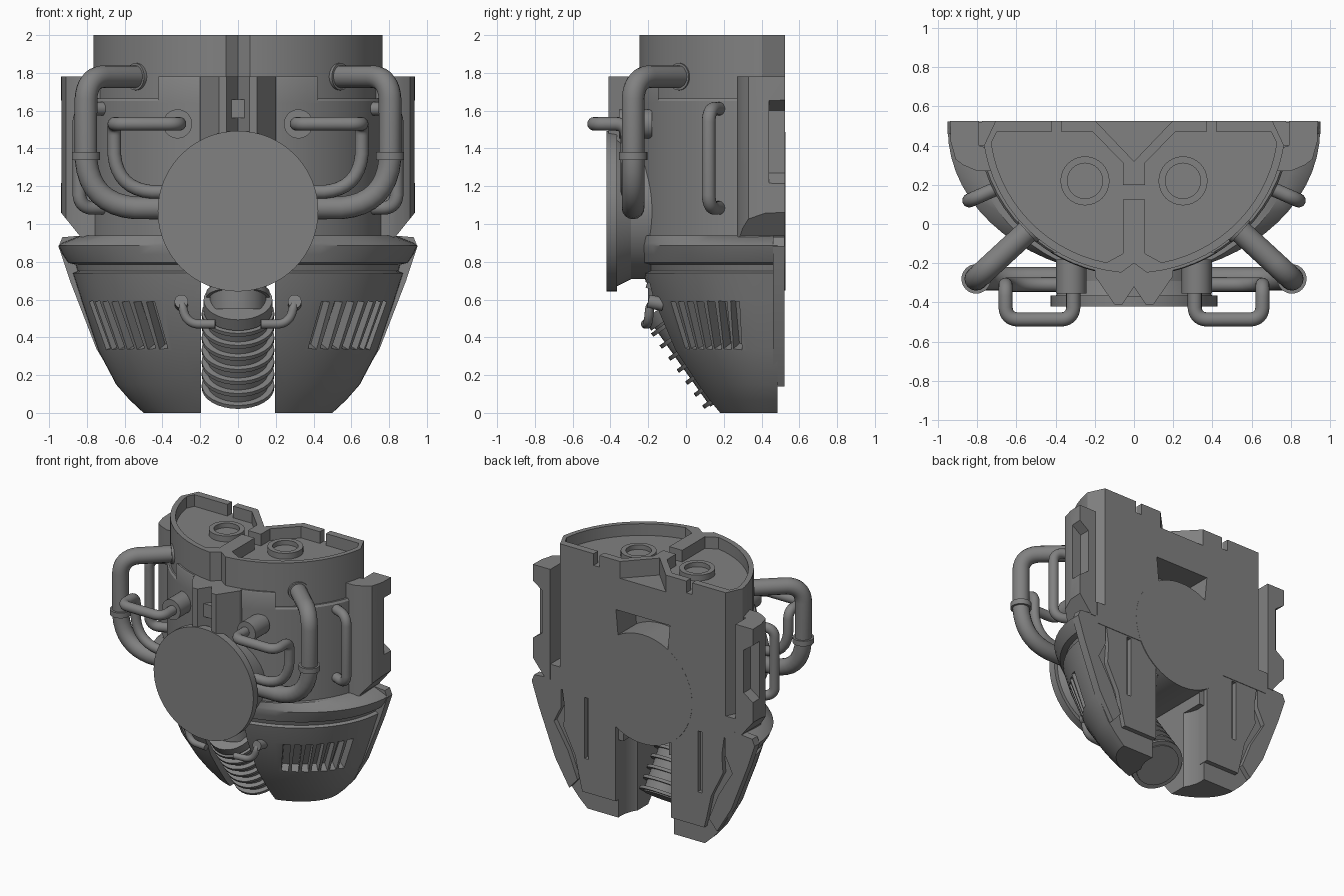
import bpy, bmesh, math
from mathutils import Vector, Matrix

if "Cube" in bpy.data.objects:
    bpy.data.objects.remove(bpy.data.objects["Cube"])


def mesh_obj(name, bm):
    bmesh.ops.recalc_face_normals(bm, faces=bm.faces)
    me = bpy.data.meshes.new(name)
    bm.to_mesh(me)
    bm.free()
    ob = bpy.data.objects.new(name, me)
    bpy.context.collection.objects.link(ob)
    return ob


def skin(name, rings):
    bm = bmesh.new()
    vs = [[bm.verts.new(p) for p in r] for r in rings]
    for r0, r1 in zip(vs, vs[1:]):
        for i in range(len(r0)):
            j = (i + 1) % len(r0)
            bm.faces.new((r0[i], r0[j], r1[j], r1[i]))
    bm.faces.new(vs[0])
    bm.faces.new(vs[-1])
    return mesh_obj(name, bm)


def loft(name, levels, yc, t0=-90, t1=90, n=32):
    """Stack of half ellipses (z, x radius, y radius) with a flat back at yc."""
    ts = [math.radians(t0 + (t1 - t0) * i / n) for i in range(n + 1)]
    return skin(name, [[(a * math.sin(t), yc - b * math.cos(t), z) for t in ts] for z, a, b in levels])


def prism(name, pts, lo, hi, axis='z', s=1):
    f = (lambda u, v, w: (s * u, v, w)) if axis == 'z' else (lambda u, v, w: (s * u, w, v))
    return skin(name, [[f(u, v, w) for u, v in pts] for w in (lo, hi)])


def box(name, size, mat):
    bm = bmesh.new()
    bmesh.ops.create_cube(bm, size=1, matrix=mat @ Matrix.Diagonal((*size, 1)))
    return mesh_obj(name, bm)


def block(name, x0, x1, y0, y1, z0, z1, s=1):
    return prism(name, [(x0, y0), (x1, y0), (x1, y1), (x0, y1)], z0, z1, 'z', s)


def cyl(name, p0, p1, r, n=32, r2=None):
    p0, p1 = Vector(p0), Vector(p1)
    d = p1 - p0
    m = Matrix.Translation((p0 + p1) / 2) @ d.to_track_quat('Z', 'Y').to_matrix().to_4x4()
    bm = bmesh.new()
    bmesh.ops.create_cone(bm, cap_ends=True, segments=n, radius1=r, radius2=r if r2 is None else r2,
                          depth=d.length, matrix=m)
    return mesh_obj(name, bm)


def pipe(name, pts, r, fillets, s=1):
    """Round tube along a path with rounded corners."""
    pts = [Vector((s * x, y, z)) for x, y, z in pts]
    path = [pts[0]]
    for a, b, c, f in zip(pts, pts[1:], pts[2:], fillets):
        p, q = b + (a - b).normalized() * f, b + (c - b).normalized() * f
        b = b * .85 + (p + q) * .075
        path += [p * (1 - t) ** 2 + b * (2 * t * (1 - t)) + q * t ** 2 for t in (i / 8 for i in range(9))]
    path.append(pts[-1])
    cu = bpy.data.curves.new(name, 'CURVE')
    cu.dimensions = '3D'
    cu.bevel_depth, cu.bevel_resolution, cu.use_fill_caps = r, 6, True
    sp = cu.splines.new('POLY')
    sp.points.add(len(path) - 1)
    for pt, co in zip(sp.points, path):
        pt.co = (*co, 1)
    ob = bpy.data.objects.new(name, cu)
    bpy.context.collection.objects.link(ob)
    return ob


def cut(targets, cutters):
    for ob in targets:
        bpy.context.view_layer.objects.active = ob
        for c in cutters:
            m = ob.modifiers.new('cut', 'BOOLEAN')
            m.operation, m.solver, m.object = 'DIFFERENCE', 'EXACT', c
            bpy.ops.object.modifier_apply(modifier=m.name)
    for c in cutters:
        bpy.data.objects.remove(c)


# Upper core with two recessed pans, notched walls and folded front seam
core = loft('upper_core', [(0.88, .775, .775), (2.0, .775, .775)], .525)
cuts = [block('c', -.08, .08, .125, .20, 1.91, 2.1),
        prism('c', [(-.22, .55), (.22, .55), (0, .32)], 1.87, 2.1),
        prism('c', [(-.11, -.28), (.11, -.28), (0, -.20)], 1.78, 2.1)]
for s in (1, -1):
    arc = [(.735 * math.sin(t), .515 - .725 * math.cos(t))
           for t in (math.radians(82 - i * 71 / 14) for i in range(15))]
    cuts.append(prism('c', [(.055, .31), (.21, .47), (.70, .47)] + arc + [(.055, -.15)], 1.91, 2.1, 'z', s))
    cuts.append(block('c', .37, .42, .4, .6, 1.91, 2.1, s))
cut([core], cuts)
for s in (1, -1):
    ring = cyl('top_port_ring', (s * .25, .22, 1.88), (s * .25, .22, 1.955), .125)
    cut([ring], [cyl('c', (s * .25, .22, 1.92), (s * .25, .22, 2.1), .09)])

# Outer shell around the core, with a raised front lip
shell = loft('outer_shell', [(.9, .80, .785), (1.65, .80, .785), (1.665, .79, .775)], .52)
loft('shell_front_lip', [(1.64, .80, .785), (1.77, .80, .785), (1.78, .795, .78)], .519, -32, 32, 14)
cut([core, shell], [prism('c', [(-.2, 1.3), (.2, 1.3), (.23, 1.62), (-.23, 1.62)], .3, .6, 'y')]
    + [prism('c', [(.69, .56), (.765, .40), (.83, .40), (.83, .56)], 1.05, 2.1, 'z', s) for s in (1, -1)])

# Lower bowl with rim, groove, hose slot, rear channel and vents
levels = [(0, .50, .345), (.07, .575, .40), (.15, .645, .455), (.33, .74, .575),
          (.6, .83, .69), (.74, .875, .725), (.75, .85, .70), (.785, .86, .71),
          (.795, .90, .745), (.84, .93, .755), (.885, .95, .765), (.9, .93, .765), (.94, .83, .775)]
bowl = loft('lower_bowl', [(z, a, b - .015) for z, a, b in levels], .485)
cuts = [block('c', -.195, .195, -.6, .7, -.1, .69),
        cyl('c', (0, .45, -.1), (0, .45, .6), .24)]
for s in (1, -1):
    for i in range(7):
        t = math.radians(33 + i * 5.9)
        a, b = .785, .63
        yaw = math.atan2(math.sin(t) / a, math.cos(t) / b)
        m = (Matrix.Translation((s * a * math.sin(t), .5 - b * math.cos(t), .465))
             @ Matrix.Rotation(s * yaw, 4, 'Z') @ Matrix.Rotation(.4, 4, 'X')
             @ Matrix.Rotation(s * .1, 4, 'Y'))
        cuts.append(box('c', (.05, .13, .27), m))
cut([bowl], cuts)

# Large round hub running front to back
cyl('hub_disc', (0, -.42, 1.068), (0, -.365, 1.068), .425, 64)
cyl('hub_neck', (0, -.37, 1.068), (0, -.29, 1.068), .40, 64, .36)
cyl('hub_drum', (0, -.30, 1.068), (0, .1, 1.068), .36, 64)
cyl('hub_rear', (0, .0, 1.068), (0, .526, 1.068), .42, 64)

# Folded centre block above the hub
half = [(.2, -.2), (.2, -.265), (.1, -.41), (.06, -.41)]
prism('centre_block', half + [(0, -.32)] + [(-x, y) for x, y in reversed(half)], 1.3, 1.78)
block('centre_clamp', -.07, .07, -.37, -.25, 1.56, 1.66)

# Ribbed hose running down and back through the slot, with a collar at its top
top, end = Vector((0, -.07, .59)), Vector((0, .26, .125))
ax = (end - top).normalized()
cyl('hose_core', top, end, .16)
for i in range(7):
    p = end - ax * (.02 + i * .078)
    cyl('hose_rib', p - ax * .011, p + ax * .011, .192)
cyl('hose_collar', top - ax * .01, top + ax * .06, .182)
cyl('hose_neck', (0, -.05, .55), (0, -.05, .72), .15)
cyl('hose_neck_ring', (0, -.055, .61), (0, -.045, .64), .168)

for s in (1, -1):
    # Side armour with chamfered ends and rear notch
    arm = prism('side_armour', [(.79, .525), (.938, .525), (.935, .42), (.91, .33), (.87, .30),
                                (.80, .27), (.73, .27), (.72, .38), (.79, .40)], .93, 1.78, 'z', s)
    cut([arm], [prism('c', [(.84, .9), (.84, .94), (.945, 1.07), (1.1, 1.07), (1.1, .9)], 0, .7, 'y', s),
                prism('c', [(.86, 1.27), (.86, 1.6), (1.0, 1.7), (1.0, 1.17)], .44, .6, 'y', s)])
    # Rear skirt following the bowl edge
    prism('rear_skirt', [(.70, .95), (.93, .93), (.95, .88), (.89, .70), (.75, .34), (.63, .14), (.56, .22),
                         (.64, .42), (.76, .62), (.70, .74)], .46, .522, 'y', s)
    # Rear wall flush with the upper back, split by a narrow slit
    wall = prism('rear_wall', [(.235, .95), (.70, .95), (.67, .74), (.68, .6), (.58, .40), (.54, .22),
                               (.52, .14), (.235, .14)], .44, .521, 'y', s)
    cut([wall], [block('c', .465, .50, .43, .7, .40, .87, s)])
    # Large feed pipe with collars
    pipe('feed_pipe', [(.48, .02, 1.78), (.805, -.28, 1.78), (.805, -.28, 1.085), (.33, -.28, 1.085)],
         .06, [.12, .26], s)
    cyl('feed_pipe_collar', (s * .805, -.28, 1.34), (s * .805, -.28, 1.38), .075)
    cyl('feed_pipe_flange', (s * .50, .0, 1.78), (s * .545, -.04, 1.78), .072)
    # Thin pipe with boss
    cyl('thin_pipe_boss', (s * .32, -.18, 1.53), (s * .32, -.355, 1.53), .077)
    pipe('thin_pipe', [(.31, -.3, 1.53), (.31, -.487, 1.53), (.655, -.487, 1.53), (.655, -.31, 1.53),
                       (.655, -.31, 1.17), (.36, -.31, 1.17)], .036, [.06, .06, .06, .2], s)
    # Side handle
    pipe('side_handle', [(.68, .19, 1.61), (.84, .12, 1.61), (.84, .12, 1.085), (.68, .19, 1.085)],
         .036, [.07, .07], s)
    # Small hose link
    pipe('hose_link', [(.29, -.1, .585), (.30, -.19, .585), (.27, -.2, .47), (.12, -.215, .47)],
         .024, [.04, .06], s)
    cyl('hose_link_foot', (s * .30, -.12, .575), (s * .30, -.2, .59), .036, 20)

# Convert pipes to meshes, shade smooth with crisp edges, dark grey metal
bpy.ops.object.select_all(action='SELECT')
bpy.context.view_layer.objects.active = core
bpy.ops.object.convert(target='MESH')
bpy.ops.object.shade_smooth_by_angle(angle=math.radians(30))
metal = bpy.data.materials.new('dark_metal')
metal.diffuse_color = (.22, .22, .22, 1)
metal.use_nodes = True
metal.node_tree.nodes["Principled BSDF"].inputs["Base Color"].default_value = metal.diffuse_color
for ob in bpy.data.objects:
    ob.data.materials.clear()
    ob.data.materials.append(metal)
